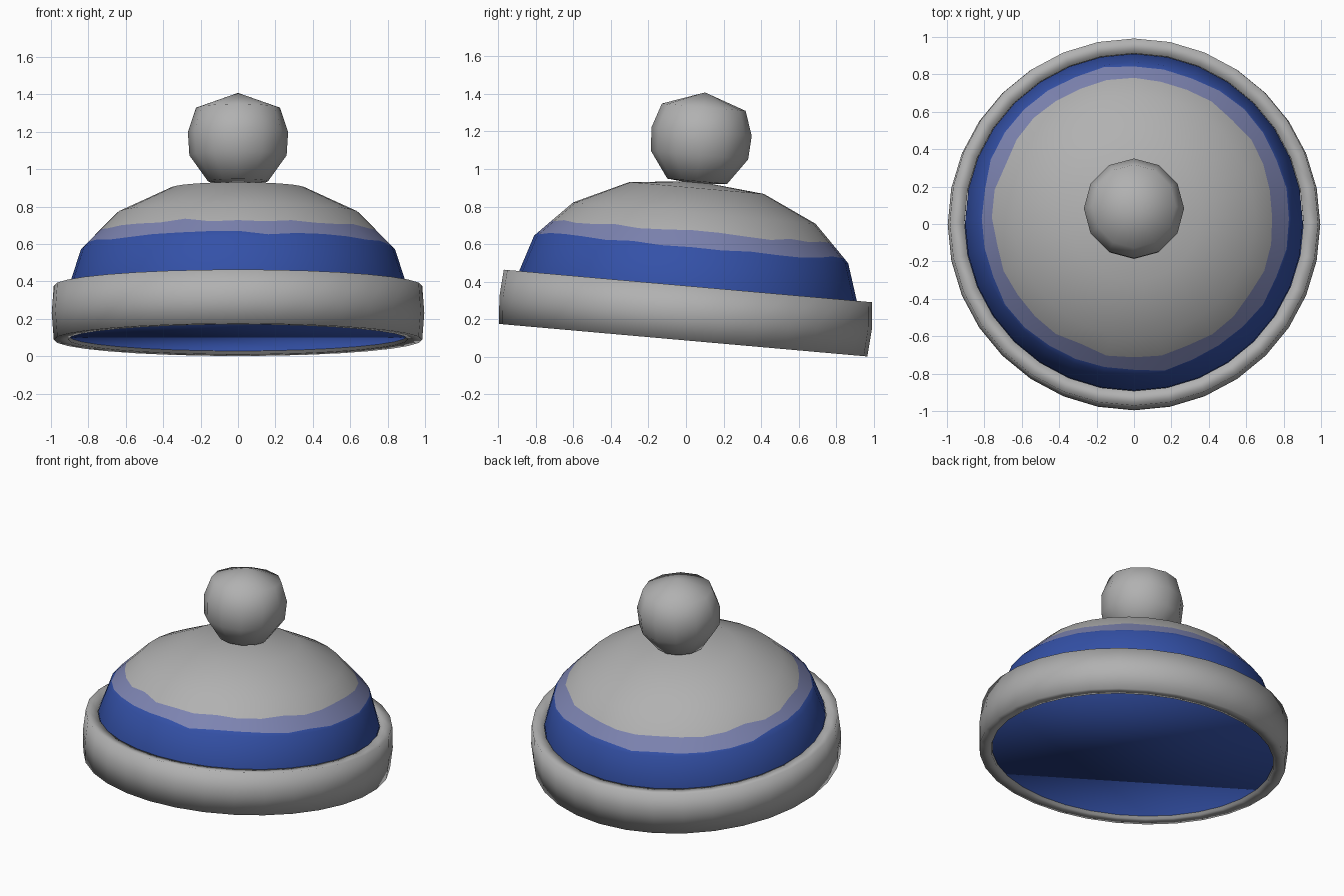
import bpy, bmesh, math, random
from mathutils import Matrix

random.seed(4)
if "Cube" in bpy.data.objects:
    bpy.data.objects.remove(bpy.data.objects["Cube"], do_unlink=True)


def material(name, color):
    mat = bpy.data.materials.new(name)
    mat.use_nodes = True
    mat.diffuse_color = (*color, 1)
    mat.node_tree.nodes["Principled BSDF"].inputs["Base Color"].default_value = (*color, 1)
    return mat


grey = material("wool_grey", (0.44, 0.44, 0.44))
blue = material("wool_blue", (0.034, 0.082, 0.39))
pale = material("pale_blue", (0.205, 0.23, 0.44))

# The whole hat leans back a little
TILT = Matrix.Translation((0, -0.015, 0.088)) @ Matrix.Rotation(math.radians(-5.05), 4, "X")


def lathe(name, profile, sides, mats, closed=False, slots=None, wobble=(), base_slot=None):
    """Spin (radius, height) points round z; wobble rings slide along the slope."""
    bm = bmesh.new()
    rings = []
    for k, (r, z) in enumerate(profile):
        ring = []
        for i in range(sides):
            a = math.tau * i / sides
            d = random.uniform(-0.012, 0.012) if k in wobble else 0
            ring.append(bm.verts.new(((r - d) * math.cos(a), (r - d) * math.sin(a), z + d)))
        rings.append(ring)
    count = len(rings)
    for k in range(count if closed else count - 1):
        lower, upper = rings[k], rings[(k + 1) % count]
        for i in range(sides):
            j = (i + 1) % sides
            face = bm.faces.new((lower[i], lower[j], upper[j], upper[i]))
            face.material_index = slots[k] if slots else 0
    if base_slot is not None:
        bm.faces.new(rings[0][::-1]).material_index = base_slot
    for face in bm.faces:
        face.smooth = True
    bmesh.ops.remove_doubles(bm, verts=bm.verts, dist=0.0005)
    bmesh.ops.recalc_face_normals(bm, faces=bm.faces)
    mesh = bpy.data.meshes.new(name)
    bm.to_mesh(mesh)
    bm.free()
    for mat in mats:
        mesh.materials.append(mat)
    obj = bpy.data.objects.new(name, mesh)
    obj.matrix_world = TILT
    bpy.context.collection.objects.link(obj)
    return obj


# Folded brim: a thick, slightly bulging band
lathe("brim", [(0.985, 0), (0.996, 0.145), (0.985, 0.29), (0.906, 0.285), (0.908, 0.002)],
      32, [grey], closed=True)

# Crown: blue, pale and grey bands, closed underneath by a flat blue base
lathe("crown", [(0.905, 0.02), (0.903, 0.29), (0.84, 0.485), (0.822, 0.504), (0.749, 0.578),
                (0.648, 0.68), (0.36, 0.814), (0, 0.85)],
      32, [grey, blue, pale], slots=[1, 1, 1, 2, 0, 0, 0], wobble=(3, 4), base_slot=1)

# Pompom
lathe("pompom", [(0, 0.835), (0.16, 0.85), (0.26, 0.99), (0.268, 1.115),
                 (0.224, 1.246), (0, 1.325)], 12, [grey])
